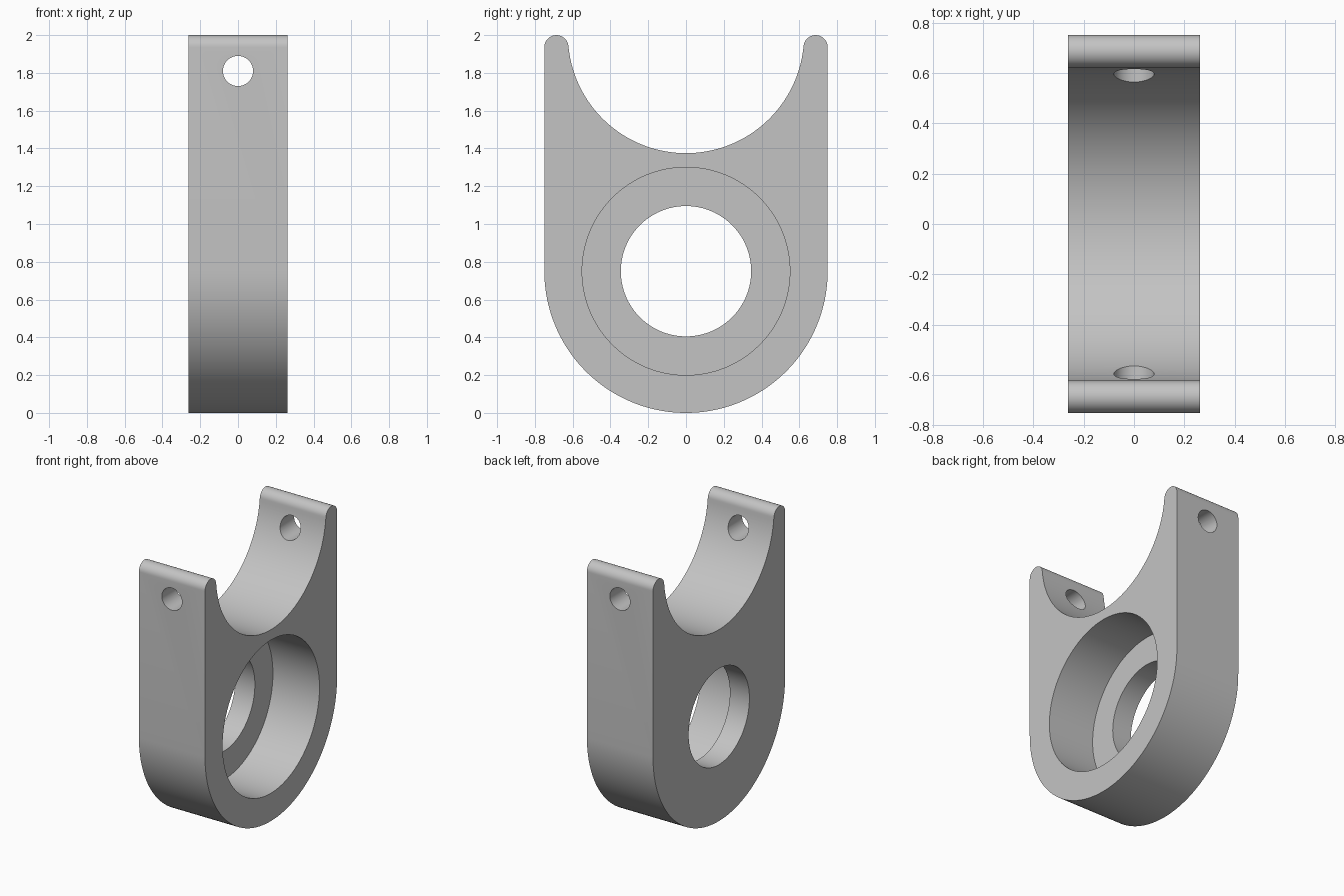
import bpy, bmesh
from math import sin, cos, pi, radians, atan2
from mathutils import Matrix

cube = bpy.data.objects.get("Cube")
if cube:
    bpy.data.objects.remove(cube, do_unlink=True)

HALF = 0.2625             # half thickness along x
R = 0.75                  # outer radius
SADDLE_R, TIP_R = 0.625, 0.064
BORE_Z, PIN_Z = 0.75, 1.81

grey = bpy.data.materials.new("plain grey")
grey.use_nodes = True
colour = (0.55, 0.55, 0.55, 1)
grey.diffuse_color = colour
grey.node_tree.nodes["Principled BSDF"].inputs["Base Color"].default_value = colour


def make_object(name, bm):
    mesh = bpy.data.meshes.new(name)
    bmesh.ops.recalc_face_normals(bm, faces=bm.faces)
    bm.to_mesh(mesh)
    bm.free()
    mesh.materials.append(grey)
    obj = bpy.data.objects.new(name, mesh)
    bpy.context.collection.objects.link(obj)
    return obj


def arc(cy, cz, r, start, end, steps):
    angles = [start + (end - start) * i / steps for i in range(steps + 1)]
    return [(cy + r * cos(a), cz + r * sin(a)) for a in angles]


# Bracket outline: round base, two arms with rounded tips, saddle between them
tip_y, tip_z = R - TIP_R, 2 - TIP_R
touch = atan2(TIP_R, tip_y)   # where tip and saddle arcs meet
outline = arc(0, BORE_Z, R, -pi, 0, 96)
outline += arc(tip_y, tip_z, TIP_R, 0, pi - touch, 20)
outline += arc(0, 2, SADDLE_R, -touch, touch - pi, 96)[1:-1]
outline += arc(-tip_y, tip_z, TIP_R, touch, pi, 20)

bm = bmesh.new()
face = bm.faces.new([bm.verts.new((-HALF, y, z)) for y, z in outline])
side = bmesh.ops.extrude_face_region(bm, geom=[face])
moved = [v for v in side["geom"] if isinstance(v, bmesh.types.BMVert)]
bmesh.ops.translate(bm, verts=moved, vec=(2 * HALF, 0, 0))
bracket = make_object("saddle_bracket", bm)


def cut_cylinder(name, radius, length, centre, axis, segments):
    """Remove a round hole from the bracket."""
    turn = Matrix.Rotation(radians(90), 4, axis)
    bm = bmesh.new()
    bmesh.ops.create_cone(bm, cap_ends=True, segments=segments, radius1=radius,
                          radius2=radius, depth=length,
                          matrix=Matrix.Translation(centre) @ turn)
    cutter = make_object(name, bm)
    cutter.hide_render = True
    mod = bracket.modifiers.new(name, 'BOOLEAN')
    mod.operation = 'DIFFERENCE'
    mod.solver = 'EXACT'
    mod.object = cutter
    bpy.ops.object.modifier_apply(modifier=name)
    bpy.data.objects.remove(cutter, do_unlink=True)


bpy.ops.object.select_all(action='DESELECT')
bpy.context.view_layer.objects.active = bracket
bracket.select_set(True)

# Through bore, wide counterbore open on the left, pin hole through both arms
cut_cylinder("through_bore", 0.345, 2, (0, 0, BORE_Z), 'Y', 96)
floor_x = HALF - 0.37
cut_cylinder("counterbore", 0.55, 1, (floor_x + 0.5, 0, BORE_Z), 'Y', 128)
cut_cylinder("pin_hole", 0.08, 3, (0, 0, PIN_Z), 'X', 48)

bpy.ops.object.shade_smooth_by_angle(angle=radians(30))
